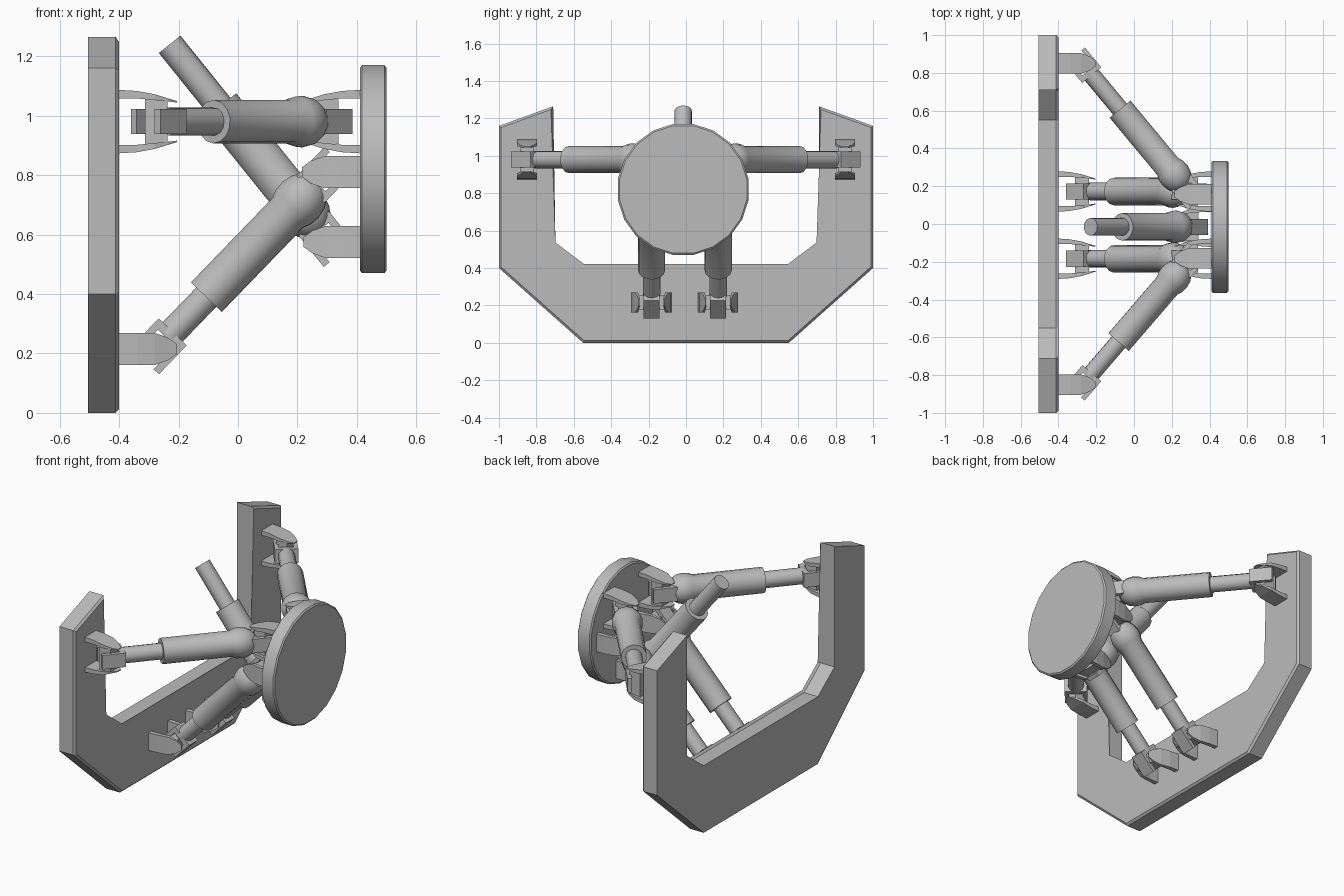
import bpy, bmesh, math
from mathutils import Vector, Matrix

cube = bpy.data.objects.get("Cube")
if cube:
    bpy.data.objects.remove(cube, do_unlink=True)

metal = bpy.data.materials.new("plain grey")
metal.use_nodes = True
GREY = (0.5, 0.5, 0.5, 1)
metal.diffuse_color = GREY
metal.node_tree.nodes["Principled BSDF"].inputs["Base Color"].default_value = GREY


def finish(name, bm, smooth=False):
    bmesh.ops.recalc_face_normals(bm, faces=bm.faces)
    mesh = bpy.data.meshes.new(name)
    bm.to_mesh(mesh)
    bm.free()
    mesh.materials.append(metal)
    ob = bpy.data.objects.new(name, mesh)
    bpy.context.collection.objects.link(ob)
    if smooth:
        bpy.ops.object.select_all(action='DESELECT')
        ob.select_set(True)
        bpy.context.view_layer.objects.active = ob
        bpy.ops.object.shade_smooth_by_angle(angle=math.radians(35))
    return ob


def loft(bm, rings):
    """Skin a row of closed rings and cap both ends."""
    rows = [[bm.verts.new(p) for p in ring] for ring in rings]
    for a, b in zip(rows, rows[1:]):
        n = len(a)
        for i in range(n):
            j = (i + 1) % n
            bm.faces.new((a[i], a[j], b[j], b[i]))
    bm.faces.new(rows[0][::-1])
    bm.faces.new(rows[-1])
    return rows


def lathe(name, origin, direction, profile, sides):
    """Turn (distance, radius) pairs around a direction."""
    d = direction.normalized()
    u = d.orthogonal().normalized()
    v = d.cross(u)
    bm = bmesh.new()
    loft(bm, [[origin + d * s + (u * math.cos(t) + v * math.sin(t)) * r
               for t in (2 * math.pi * i / sides for i in range(sides))]
              for s, r in profile])
    return finish(name, bm, True)


def add_box(bm, centre, axes, size):
    m = Matrix([a * s for a, s in zip(axes, size)]).transposed().to_4x4()
    m.translation = centre
    bmesh.ops.create_cube(bm, size=1, matrix=m)


# U-shaped frame: mirrored outline, extruded along x with a chamfered front
half = [(0.55, 0), (1, 0.4), (1, 1.16), (0.71, 1.265), (0.71, 0.53), (0.55, 0.41)]
outline = half + [(-y, z) for y, z in reversed(half)]
bm = bmesh.new()
rows = loft(bm, [[Vector((x, y, z)) for y, z in outline] for x in (-0.505, -0.4)])
front = set(rows[-1])
edges = [e for e in bm.edges if set(e.verts) <= front]
bmesh.ops.bevel(bm, geom=edges, offset=0.012, segments=1, affect='EDGES')
finish("frame", bm)

# Round end plate
X = Vector((1, 0, 0))
lathe("end_plate", Vector((0, -0.015, 0.82)), X,
      [(0.41, 0.345), (0.417, 0.354), (0.493, 0.354), (0.5, 0.345)], 20)


def bracket(name, pivot, normal, axis, reach):
    """Two tapered ears that hold a pivot and the cross block between them."""
    t = axis.cross(normal)
    base = pivot - normal * reach
    for side, label in ((1, "a"), (-1, "b")):
        bm = bmesh.new()
        rings = []
        for s, w, inner, outer in ((-0.005, 0.054, 0.078, 0.107), (0.06, 0.054, 0.078, 0.103),
                                   (0.12, 0.054, 0.072, 0.092), (0.165, 0.038, 0.068, 0.078),
                                   (0.195, 0.016, 0.064, 0.069)):
            p = base + normal * s
            rings.append([p + t * (w * k) + axis * (side * o)
                          for k, o in ((-1, inner), (1, inner), (1, outer), (-1, outer))])
        loft(bm, rings)
        finish(f"{name}_ear_{label}", bm)
    bm = bmesh.new()
    add_box(bm, pivot, (normal, t, axis), (0.075, 0.075, 0.15))
    finish(name + "_cross", bm)


def fork(name, pivot, d, axis):
    """Two prongs and a bridge that carry one end of an arm."""
    w = d.cross(axis)
    bm = bmesh.new()
    for side in (1, -1):
        add_box(bm, pivot + d * 0.01 + w * (side * 0.053), (d, axis, w), (0.13, 0.085, 0.025))
    add_box(bm, pivot + d * 0.065, (d, axis, w), (0.03, 0.085, 0.13))
    finish(name, bm)


def arm(name, plate_pivot, far_end, axis, anchored=True):
    """Sleeve with a rounded shoulder, sliding rod, and joints at its ends."""
    run = far_end - plate_pivot
    d, length = run.normalized(), run.length
    bracket(name + "_plate_bracket", plate_pivot, -X, axis, 0.11)
    fork(name + "_plate_fork", plate_pivot, d, axis)
    lathe(name + "_sleeve", plate_pivot, d,
          [(0.055, 0.05), (0.07, 0.066), (0.095, 0.08), (0.13, 0.087), (0.165, 0.084),
           (0.19, 0.073), (0.585, 0.073)], 14)
    end = length - 0.06 if anchored else length
    lathe(name + "_rod", plate_pivot, d, [(0.5, 0.047), (end, 0.047)], 12)
    if anchored:
        bracket(name + "_frame_bracket", far_end, X, axis, 0.125)
        fork(name + "_frame_fork", far_end, -d, axis)


Y, Z = Vector((0, 1, 0)), Vector((0, 0, 1))
for side, label in ((1, "left"), (-1, "right")):
    # Level arms reaching out to the frame uprights
    arm(f"{label}_upper_arm", Vector((0.3, -0.012 + side * 0.17, 0.98)),
        Vector((-0.275, side * 0.85, 0.98)), Z)
    # Sloping arms down to the frame base
    y = -0.006 + side * 0.178
    arm(f"{label}_lower_arm", Vector((0.3, y, 0.81)), Vector((-0.275, y, 0.215)), Y)

# Middle arm with a free rod end
arm("middle_arm", Vector((0.305, -0.015, 0.575)), Vector((-0.23, -0.015, 1.24)), Y, False)
